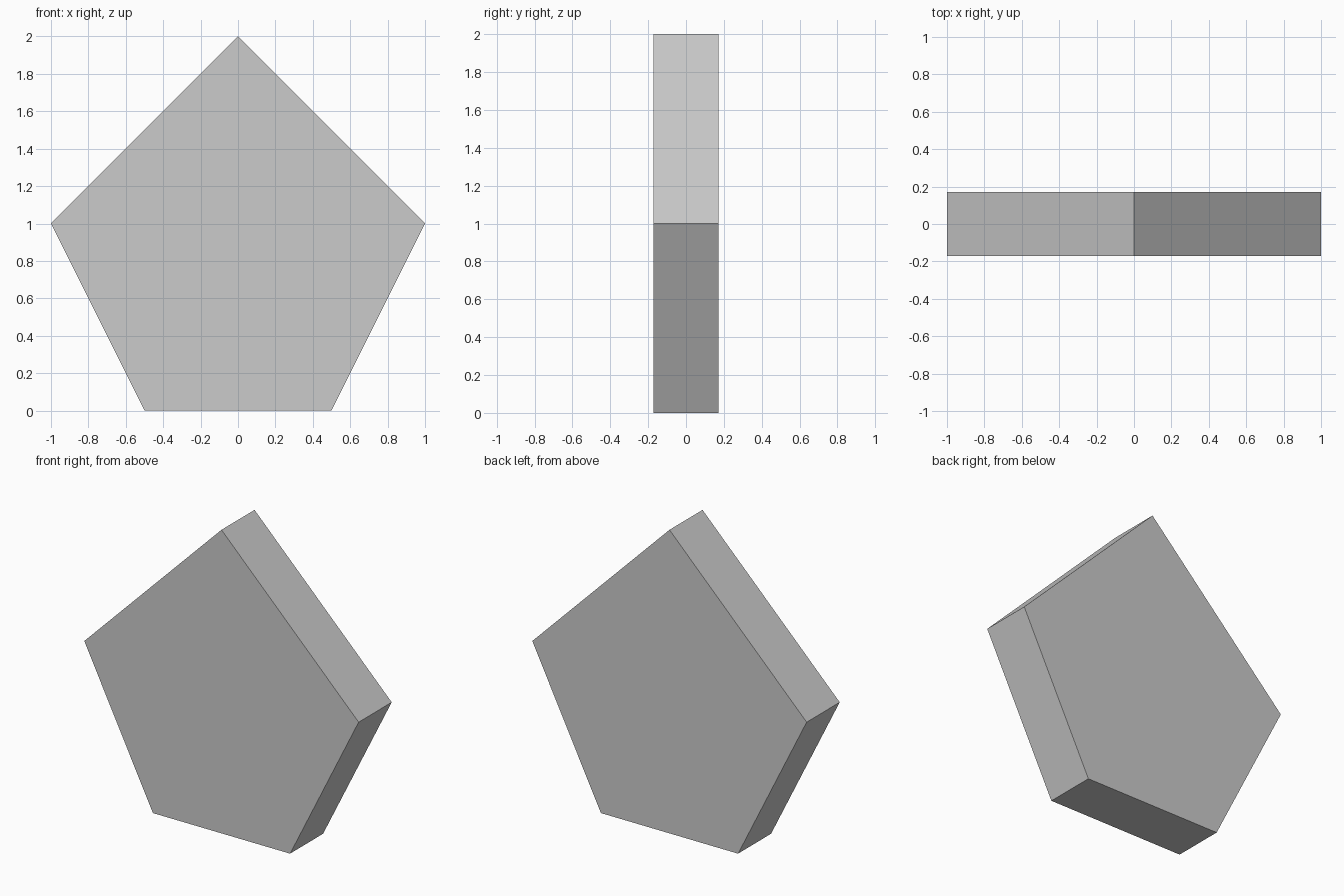
import bpy
import bmesh

if "Cube" in bpy.data.objects:
    bpy.data.objects.remove(bpy.data.objects["Cube"])

HALF_DEPTH = 0.172

# Pentagon profile in the x-z plane
profile = [(-0.5, 0), (0.5, 0), (1, 1), (0, 2), (-1, 1)]

# Front face, extruded back into a closed prism
bm = bmesh.new()
front = bm.faces.new([bm.verts.new((x, -HALF_DEPTH, z)) for x, z in profile])
result = bmesh.ops.extrude_face_region(bm, geom=[front], use_keep_orig=True)
back_verts = [v for v in result["geom"] if isinstance(v, bmesh.types.BMVert)]
bmesh.ops.translate(bm, verts=back_verts, vec=(0, 2 * HALF_DEPTH, 0))
bmesh.ops.recalc_face_normals(bm, faces=bm.faces[:])

mesh = bpy.data.meshes.new("pentagon_slab")
bm.to_mesh(mesh)
bm.free()
slab = bpy.data.objects.new("pentagon_slab", mesh)
bpy.context.collection.objects.link(slab)
